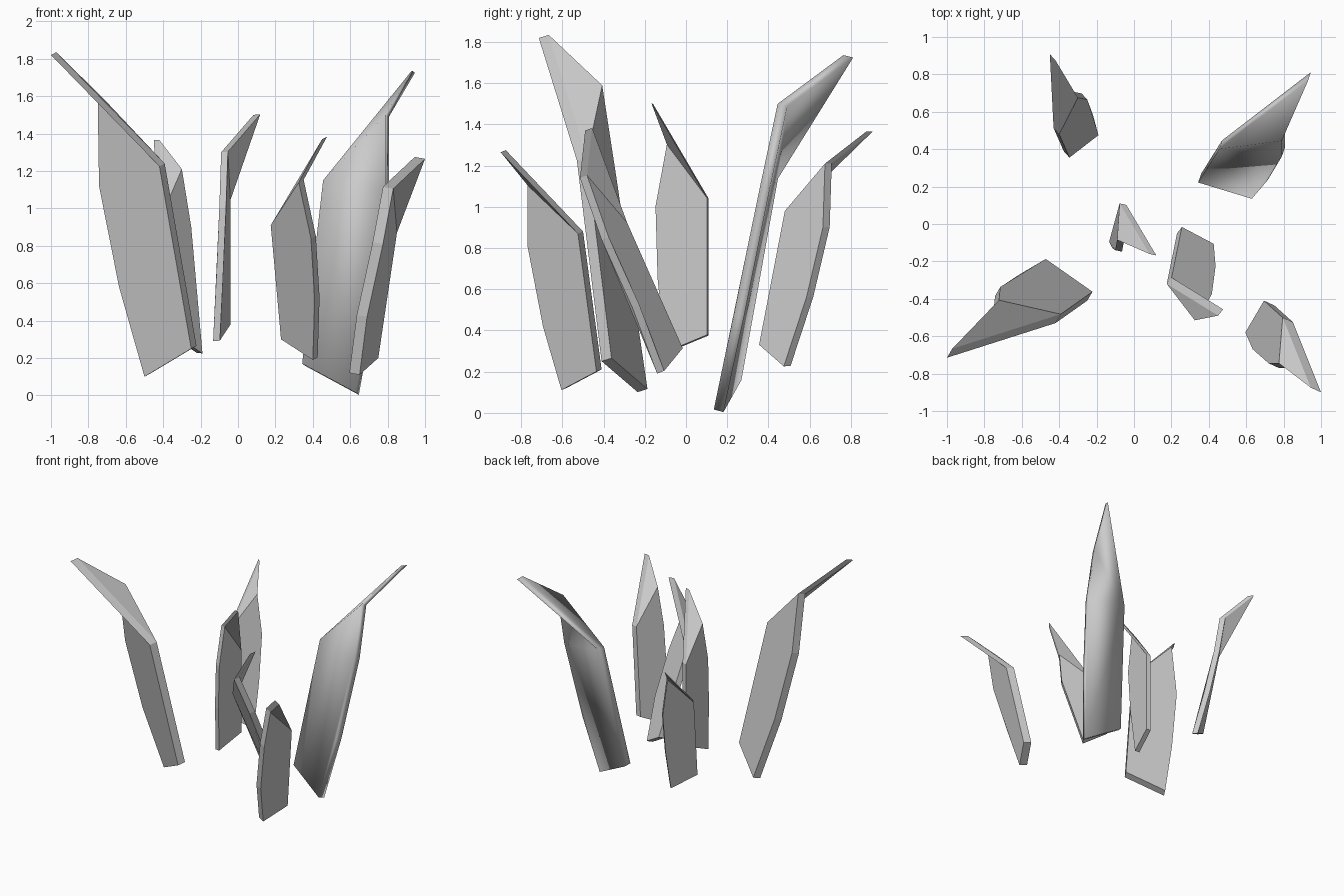
import bpy, bmesh
from mathutils import Vector

if "Cube" in bpy.data.objects:
    bpy.data.objects.remove(bpy.data.objects["Cube"])


def blade(name, straight, curved, tip, thick, smooth=False):
    """Folded slab: straight edge (base, bend), curved edge (base..bend), tip, thickness vector."""
    outline = [*straight, *reversed(curved)]          # base, bend | bend ... base
    pts = [Vector(p) for p in outline] + [Vector(tip)]
    t = Vector(thick)
    bm = bmesh.new()
    front = [bm.verts.new(p) for p in pts]
    back = [bm.verts.new(p + t) for p in pts]
    for side in (front, back):
        bm.faces.new(side[:-1])                       # main panel
        bm.faces.new((side[1], side[-1], side[2]))    # folded tip
    rim = [0, 1, 6, 2, 3, 4, 5]                       # rim walk through the tip
    for a, b in zip(rim, rim[1:] + rim[:1]):
        bm.faces.new((front[a], front[b], back[b], back[a]))
    bmesh.ops.recalc_face_normals(bm, faces=bm.faces)
    for f in bm.faces:
        f.smooth = smooth
    me = bpy.data.meshes.new(name)
    bm.to_mesh(me)
    bm.free()
    ob = bpy.data.objects.new(name, me)
    bpy.context.collection.objects.link(ob)
    return ob


# Large front left blade
blade("leaf_front_left",
      [(-.25, -.41, .25), (-.42, -.53, 1.225)],
      [(-.5, -.235, .1), (-.636, -.315, .58), (-.743, -.385, 1.12), (-.75, -.455, 1.575)],
      (-1, -.715, 1.82), (.028, .048, .015))

# Small centre blade
blade("leaf_centre",
      [(-.077, .11, .375), (-.077, .11, 1.04)],
      [(-.133, -.095, .29), (-.115, -.13, .65), (-.10, -.14, 1.0), (-.09, -.085, 1.3)],
      (.083, -.16, 1.5), (.036, -.008, .003))

# Small blade right of centre
blade("leaf_centre_right",
      [(.23, -.05, .3), (.175, -.32, .91)],
      [(.4, -.14, .19), (.41, -.26, .51), (.39, -.41, .84), (.325, -.515, 1.14)],
      (.45, -.49, 1.37), (.026, .034, .013))

# Front right blade
blade("leaf_front_right",
      [(.695, -.41, .21), (.795, -.5, .88)],
      [(.595, -.58, .12), (.635, -.67, .43), (.72, -.745, .82), (.775, -.745, 1.115)],
      (.945, -.875, 1.275), (.055, -.025, -.01))

# Large back right blade, softly shaded
blade("leaf_back_right",
      [(.343, .222, .17), (.455, .4, 1.15)],
      [(.63, .135, .015), (.715, .235, .48), (.79, .36, 1.1), (.79, .445, 1.5)],
      (.93, .765, 1.737), (.016, .047, -.012), smooth=True)

# Back left blade
blade("leaf_back_left",
      [(-.345, .355, .33), (-.4, .48, .98)],
      [(-.19, .475, .225), (-.22, .585, .56), (-.25, .665, .9), (-.3, .675, 1.21)],
      (-.42, .875, 1.365), (-.03, .033, .002))
